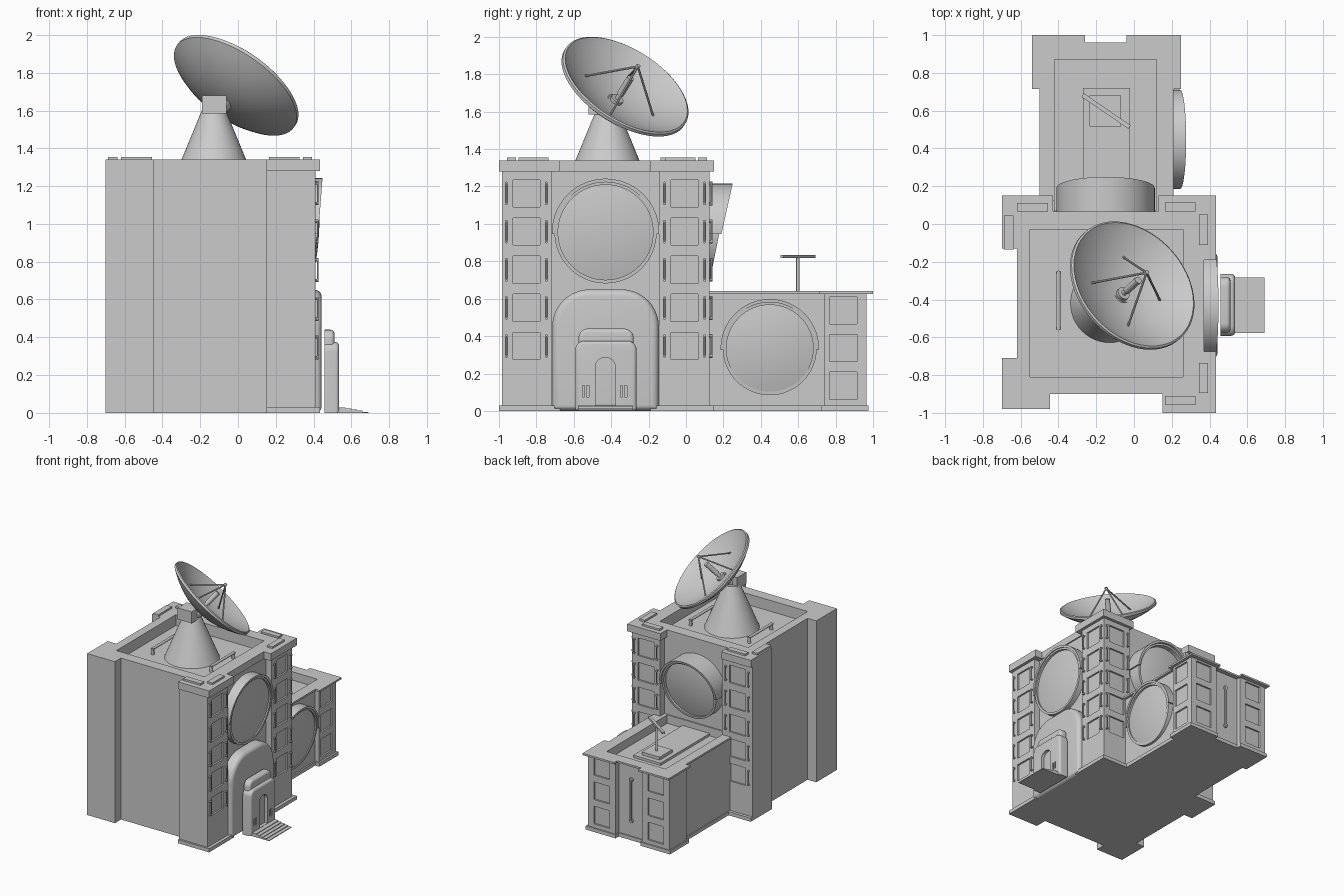
import bpy, bmesh
from math import sin, cos, pi
from mathutils import Vector, Matrix

if "Cube" in bpy.data.objects:
    bpy.data.objects.remove(bpy.data.objects["Cube"])


# ---------- helpers ----------
def finish(bm, name, smooth=False):
    bmesh.ops.recalc_face_normals(bm, faces=bm.faces)
    me = bpy.data.meshes.new(name)
    bm.to_mesh(me)
    bm.free()
    ob = bpy.data.objects.new(name, me)
    bpy.context.collection.objects.link(ob)
    if smooth:
        bpy.ops.object.select_all(action='DESELECT')
        ob.select_set(True)
        bpy.context.view_layer.objects.active = ob
        bpy.ops.object.shade_smooth_by_angle(angle=0.6)
    return ob


def box(bm, x0, x1, y0, y1, z0, z1):
    m = Matrix.Translation(((x0 + x1) / 2, (y0 + y1) / 2, (z0 + z1) / 2))
    bmesh.ops.create_cube(bm, size=1, matrix=m @ Matrix.Diagonal((x1 - x0, y1 - y0, z1 - z0, 1)))


def rod(bm, p, q, r, r2=None, seg=12):
    p, q = Vector(p), Vector(q)
    m = Matrix.Translation((p + q) / 2) @ (q - p).to_track_quat('Z', 'Y').to_matrix().to_4x4()
    bmesh.ops.create_cone(bm, cap_ends=True, segments=seg, radius1=r,
                          radius2=r if r2 is None else r2, depth=(q - p).length, matrix=m)


def prism(bm, pts, direction, bevel=0):
    f = bm.faces.new([bm.verts.new(p) for p in pts])
    r = bmesh.ops.extrude_face_region(bm, geom=[f])
    top = [v for v in r['geom'] if isinstance(v, bmesh.types.BMVert)]
    bmesh.ops.translate(bm, verts=top, vec=direction)
    if bevel:
        face = [g for g in r['geom'] if isinstance(g, bmesh.types.BMFace)][0]
        bmesh.ops.bevel(bm, geom=list(face.edges), offset=bevel, segments=5,
                        profile=0.5, affect='EDGES')


def slab(name, outline, z0, z1):
    bm = bmesh.new()
    prism(bm, [(x, y, z0) for x, y in outline], (0, 0, z1 - z0))
    return finish(bm, name)


def arch(bm, x0, x1, y0, y1, z0, z1, r, bevel=0):
    pts = [(x0, y0, z0), (x0, y1, z0)]
    for cy, start in ((y1 - r, 0), (y0 + r, pi / 2)):
        for i in range(11):
            a = start + pi / 2 * i / 10
            pts.append((x0, cy + r * cos(a), z1 - r + r * sin(a)))
    prism(bm, pts, (x1 - x0, 0, 0), bevel)


def loft(bm, rings, closed_u, closed_v):
    """Skin quads over a list of rings of points."""
    vs = [[bm.verts.new(p) for p in ring] for ring in rings]
    n, m = len(vs), len(vs[0])
    for i in range(n if closed_u else n - 1):
        for j in range(m if closed_v else m - 1):
            bm.faces.new((vs[i][j], vs[(i + 1) % n][j], vs[(i + 1) % n][(j + 1) % m], vs[i][(j + 1) % m]))
    if not closed_u:
        bm.faces.new(vs[0])
        bm.faces.new(vs[-1])


def cut(ob, cutter):
    mod = ob.modifiers.new("cut", 'BOOLEAN')
    mod.operation, mod.solver, mod.object = 'DIFFERENCE', 'EXACT', cutter
    cutter.hide_render = True
    cutter.hide_viewport = True


# ---------- tower and annex shells ----------
def tower_outline(o):
    return [(-.70, -.98), (-.445, -.98), (-.445, -.90), (.15, -.90), (.15, -.985 - o * .6), (.41 + o, -.985 - o * .6),
            (.41 + o, -.72 + o * 1.8), (.36 + o * .4, -.72 + o * 1.8), (.36 + o * .4, -.145 - o * 1.8),
            (.41 + o, -.145 - o * 1.8), (.41 + o, .125 + o), (.15 - o * .8, .125 + o), (.15 - o * .8, .065),
            (-.42 - o * .4, .065), (-.42 - o * .4, .125 + o), (-.70, .125 + o),
            (-.70, -.13), (-.62, -.13), (-.62, -.71), (-.70, -.71)]


def annex_outline(o, back):
    return [(-.49 - o * .4, .05), (.19 + o * .8, .05), (.19 + o * .8, .74 - o), (.225 + o, .74 - o), (.225 + o, .965 + back),
            (-.03 - o * .4, .965 + back), (-.03 - o * .4, .925 + back), (-.27 + o * .4, .925 + back),
            (-.27 + o * .4, .965 + back), (-.525 - o * .6, .965 + back), (-.525 - o * .6, .74 - o), (-.49 - o * .4, .74 - o)]


tower = slab("tower_walls", tower_outline(0), 0, 1.28)
tower_cap = slab("tower_parapet", tower_outline(.025), 1.28, 1.34)
slab("tower_plinth", tower_outline(.025), 0, .03)
annex = slab("annex_walls", annex_outline(0, 0), 0, .625)
annex_cap = slab("annex_roof_edge", annex_outline(.025, .035), .625, .64)
slab("annex_plinth", annex_outline(.015, .01), 0, .03)

# roof wells and window recesses, with grab handles beside the tower windows
wells, panes, handles = bmesh.new(), bmesh.new(), bmesh.new()
box(wells, -.55, .26, -.81, -.03, 1.25, 1.45)
annex_well = bmesh.new()
box(annex_well, -.42, .12, .075, .87, .57, .75)
D, W = .014, .073


def handle(p, out, z0, z1, r=.005):
    a = Vector(p)
    b = a + Vector(out) * .012
    up = Vector((0, 0, 1))
    rod(handles, b + up * z0, b + up * z1, r, seg=8)
    for z in (z0, z1):
        rod(handles, a + up * z, b + up * z + Vector(out) * .004, r * 1.7, seg=8)


for row in range(5):
    z = .347 + row * .204
    for y in (-.853, -.008):
        box(wells, .41 - D, .5, y - W, y + W, z - W, z + W)
        for s in (-.107, .107):
            handle((.41, y + s, 0), (1, 0, 0), z - .055, z + .055)
    for x in (-.56, .28):
        box(wells, x - W, x + W, .125 - D, .2, z - W, z + W)
        for s in (-.105, .105):
            handle((x + s, .125, 0), (0, 1, 0), z - .055, z + .055)
for row in range(3):
    z = .135 + row * .202
    box(annex_well, .225 - D, .3, .767, .913, z - W, min(z + W, .61))
    for x in (-.398, .098):
        box(annex_well, x - W, x + W, .965 - D, 1.1, z - W, min(z + W, .61))
handle((-.15, .925, 0), (0, 1, 0), .16, .5, .01)
finish(handles, "wall_handles", True)
panes.free()
wells = finish(wells, "tower_cutter")
annex_well = finish(annex_well, "annex_cutter")
for ob in (tower, tower_cap):
    cut(ob, wells)
for ob in (annex, annex_cap):
    cut(ob, annex_well)


# ---------- round windows with sloping rims and hoods ----------
def round_window(name, c, side, r, d0, d1, hood):
    c = Vector(c)
    u, w = (Vector((0, 1, 0)), Vector((1, 0, 0))) if side == 'x' else (Vector((-1, 0, 0)), Vector((0, 1, 0)))

    def pt(rad, a, k, extra=0):
        v = rad * sin(a)
        return c + u * rad * cos(a) + Vector((0, 0, v)) + w * (k * (d0 + (d1 - d0) * (v + r) / (2 * r)) + extra)

    def band(bm, r0, r1, k, a0, a1, n):
        full = a1 - a0 > 6.2
        angs = [a0 + (a1 - a0) * i / n for i in range(n if full else n + 1)]
        loft(bm, [[pt(r0, a, 0), pt(r1, a, 0), pt(r1, a, k), pt(r0, a, k)] for a in angs], full, True)

    bm = bmesh.new()
    band(bm, r - .004, r + .015, .9, 0, 2 * pi, 64)
    finish(bm, name + "_rim", True)
    bm = bmesh.new()
    band(bm, r + .01, r + hood, 1, -.03, pi + .03, 40)
    finish(bm, name + "_hood", True)
    bm = bmesh.new()
    angs = [2 * pi * i / 64 for i in range(64)]
    rings = [[pt(r, a, 0) for a in angs]]
    for f in (1, .85, .65, .4, .15):
        rings.append([pt(r * f, a, .68, .025 * (1 - f * f)) for a in angs])
    loft(bm, rings, False, True)
    finish(bm, name + "_glass", True)


round_window("tower_side_window", (.36, -.43, .955), 'x', .258, .045, .085, .029)
round_window("tower_back_window", (-.15, .065, .955), 'y', .232, .075, .178, .028)
round_window("annex_window", (.19, .448, .335), 'x', .236, .025, .083, .027)

# ---------- entrance: rounded bay, portal with arched door, steps ----------
bm = bmesh.new()
arch(bm, .34, .443, -.715, -.145, 0, .65, .2, .035)
finish(bm, "entrance_bay", True)
bm = bmesh.new()
arch(bm, .458, .51, -.575, -.28, .02, .44, .05, .02)
finish(bm, "portal_upper", True)
bm = bmesh.new()
arch(bm, .458, .535, -.592, -.264, 0, .375, .05, .02)
portal = finish(bm, "portal", True)
bm = bmesh.new()
arch(bm, .505, .6, -.485, -.378, .03, .285, .05)
for y in (-.548, -.525, -.345, -.322):
    box(bm, .52, .6, y - .006, y + .006, .075, .135)
cut(portal, finish(bm, "door_cutter"))
bm = bmesh.new()
for i in range(5):
    box(bm, .52, .57 + .03 * i, -.577, -.283, 0, .028 - .0055 * i)
finish(bm, "steps")

# ---------- tower roof: pads, rails, dish ----------
bm = bmesh.new()
for x0, x1, y0, y1 in ((-.62, -.455, .065, .11), (-.687, -.638, -.135, .045), (.165, .325, .065, .113),
                       (.345, .392, -.11, .05), (.345, .392, -.895, -.735), (.165, .325, -.957, -.91)):
    box(bm, x0, x1, y0, y1, 1.335, 1.355)
finish(bm, "roof_pads")
bm = bmesh.new()
for x in (-.40, .14):
    rod(bm, (x, -.56, 1.295), (x, -.25, 1.295), .011)
    for y in (-.55, -.26):
        rod(bm, (x, y, 1.25), (x, y, 1.3), .013)
finish(bm, "roof_rails", True)
bm = bmesh.new()
rod(bm, (-.128, -.42, 1.25), (-.128, -.42, 1.61), .208, .06, 48)
finish(bm, "dish_pedestal", True)
bm = bmesh.new()
box(bm, -.19, -.062, -.52, -.40, 1.585, 1.68)
finish(bm, "dish_mount")

n = Vector((.51, .46, .725)).normalized()
rim = Vector((-.005, -.322, 1.74))
R, DEPTH = .378, .115
rot = Matrix.Translation(rim) @ n.to_track_quat('Z', 'Y').to_matrix().to_4x4()
inner = [(.36 * t, DEPTH * (t * t - 1)) for t in (.01, .15, .3, .45, .6, .75, .88, 1)]
outer = [(R * t, (DEPTH + .012) * (t * t - 1) - .018) for t in (1, .88, .75, .6, .45, .3, .15, .01)]
prof = inner + [(.368, .006), (R, 0)] + outer
bm = bmesh.new()
loft(bm, [[rot @ Vector((r * cos(2 * pi * i / 64), r * sin(2 * pi * i / 64), z)) for i in range(64)]
          for r, z in prof], False, True)
finish(bm, "dish", True)
vertex = rim - n * DEPTH
bm = bmesh.new()
rod(bm, (-.125, -.45, 1.61), vertex - n * .01, .05, seg=24)
finish(bm, "dish_hub", True)

# feed horn and four struts meeting at the focus
bm = bmesh.new()
focus = rim + n * .14
a = Vector((-.18, .045, .098)).normalized()
b = n.cross(a)
for d in (a, -a, b, -b):
    rod(bm, rim - n * .078 + d * .212, focus, .006, seg=8)
rod(bm, focus - n * .015, focus + n * .008, .012)
rod(bm, vertex - n * .005, vertex + n * .02, .035, seg=20)
rod(bm, vertex, vertex + n * .15, .014, seg=16)
rod(bm, vertex + n * .05, vertex + n * .17, .02, seg=16)
finish(bm, "dish_feed", True)

# ---------- annex roof: walkway, base and bar aerial ----------
bm = bmesh.new()
box(bm, -.27, -.02, .066, .72, .565, .59)
box(bm, -.235, -.07, .515, .68, .58, .615)
finish(bm, "aerial_base")
bm = bmesh.new()
rod(bm, (-.148, .598, .6), (-.148, .598, .825), .009)
finish(bm, "aerial_pole", True)
bm = bmesh.new()
box(bm, -.15, .15, -.011, .011, -.008, .008)
bar = finish(bm, "aerial_bar")
bar.location = (-.148, .598, .826)
bar.rotation_euler = (0, 0, -.6)
